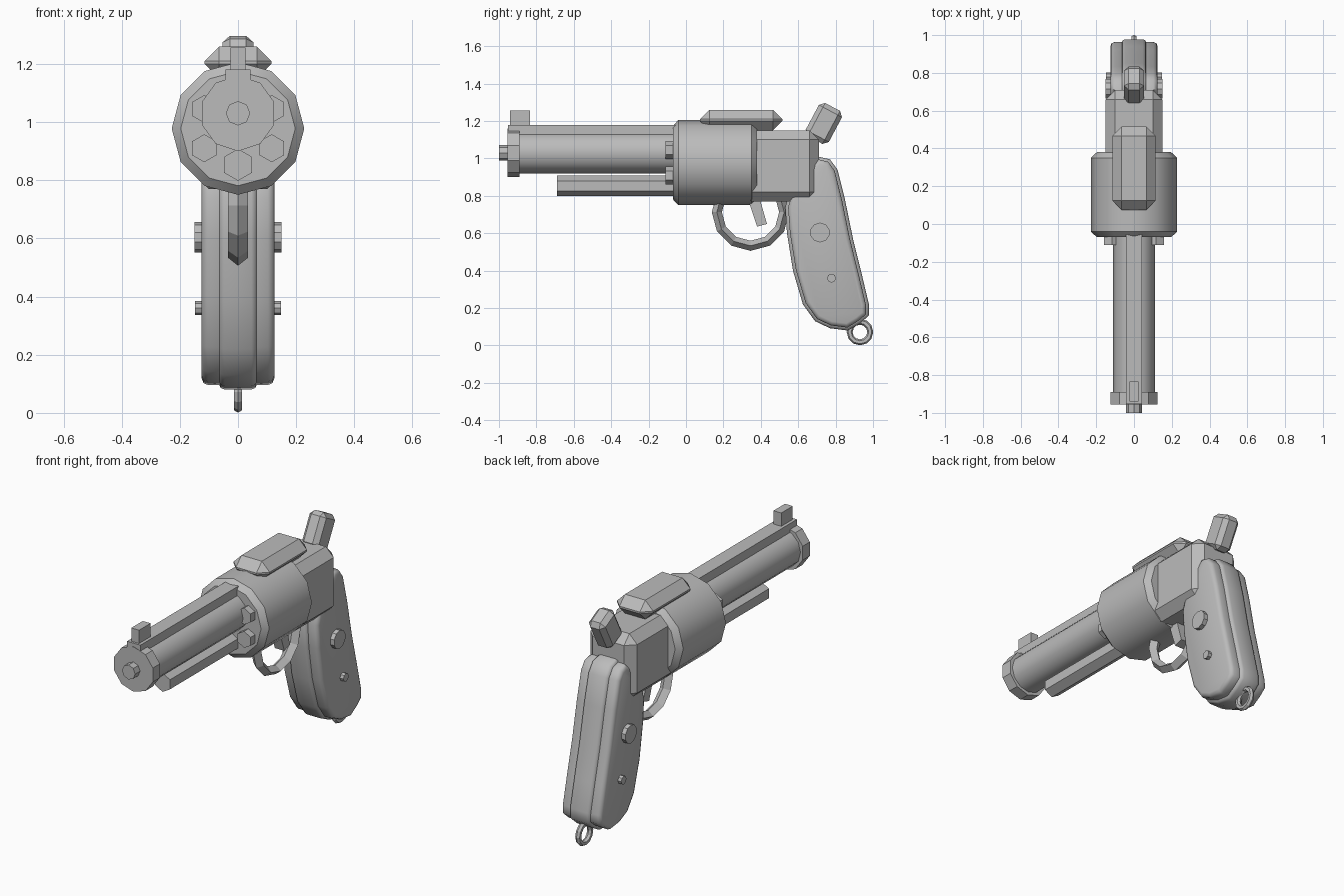
import bpy, bmesh, math
from mathutils import Matrix, Vector

if "Cube" in bpy.data.objects:
    bpy.data.objects.remove(bpy.data.objects["Cube"])

metal = bpy.data.materials.new("grey metal")
metal.diffuse_color = (0.5, 0.5, 0.5, 1)
metal.use_nodes = True
metal.node_tree.nodes["Principled BSDF"].inputs["Base Color"].default_value = metal.diffuse_color


def finish(name, bm, bevel=0, segs=1, smooth=0, matrix=None):
    """Bevel the hard edges, then turn the bmesh into an object."""
    bmesh.ops.recalc_face_normals(bm, faces=bm.faces)
    if bevel:
        hard = [e for e in bm.edges if e.calc_face_angle(0) > math.radians(60)]
        bmesh.ops.bevel(bm, geom=hard, offset=bevel, segments=segs, profile=0.5,
                        affect='EDGES', clamp_overlap=True)
    if matrix:
        bmesh.ops.transform(bm, matrix=matrix, verts=bm.verts)
    me = bpy.data.meshes.new(name)
    bm.to_mesh(me)
    bm.free()
    me.materials.append(metal)
    ob = bpy.data.objects.new(name, me)
    bpy.context.collection.objects.link(ob)
    if smooth:
        bpy.ops.object.select_all(action='DESELECT')
        ob.select_set(True)
        bpy.context.view_layer.objects.active = ob
        bpy.ops.object.shade_smooth_by_angle(angle=math.radians(smooth))
    return ob


def prism(name, pts, axis, a, b, **kw):
    """Extrude a 2D outline along x (points are y, z) or y (points are x, z)."""
    bm = bmesh.new()
    put = (lambda p: (a, p[0], p[1])) if axis == 'x' else (lambda p: (p[0], a, p[1]))
    face = bm.faces.new([bm.verts.new(put(p)) for p in pts])
    ext = bmesh.ops.extrude_face_region(bm, geom=[face])['geom']
    step = Vector((b - a, 0, 0)) if axis == 'x' else Vector((0, b - a, 0))
    bmesh.ops.translate(bm, vec=step, verts=[v for v in ext if isinstance(v, bmesh.types.BMVert)])
    return finish(name, bm, **kw)


def circle(u, z, r, n):
    """Regular outline with one corner straight down."""
    return [(u + r * math.sin(2 * math.pi * i / n), z - r * math.cos(2 * math.pi * i / n))
            for i in range(n)]


def box(name, x, y0, y1, z0, z1, **kw):
    return prism(name, [(y0, z0), (y1, z0), (y1, z1), (y0, z1)], 'x', -x, x, **kw)


def ring(name, y, z, major, minor, n, sides, widen=1, smooth=0):
    """Ring lying in the yz plane."""
    bm = bmesh.new()
    rows = []
    for i in range(n):
        t = 2 * math.pi * i / n
        row = []
        for j in range(sides):
            s = 2 * math.pi * j / sides
            r = major + minor * math.cos(s)
            row.append(bm.verts.new((widen * minor * math.sin(s),
                                     y + r * math.sin(t), z - r * math.cos(t))))
        rows.append(row)
    for i in range(n):
        p, q = rows[i], rows[(i + 1) % n]
        for j in range(sides):
            k = (j + 1) % sides
            bm.faces.new((p[j], q[j], q[k], p[k]))
    return finish(name, bm, smooth=smooth)


def inset(pts, d):
    """Shift a counter-clockwise outline inward."""
    out = []
    for i, p in enumerate(pts):
        t = Vector(pts[(i + 1) % len(pts)]) - Vector(pts[i - 1])
        out.append(tuple(Vector(p) + Vector((-t.y, t.x)).normalized() * d))
    return out


# Drum and the frame behind it
prism("drum", circle(0, 0.978, 0.228, 12), 'y', -0.07, 0.38, bevel=0.03, smooth=40)
box("frame", 0.15, 0.30, 0.71, 0.77, 1.15, bevel=0.05)
box("top_block", 0.115, 0.075, 0.515, 1.15, 1.26, bevel=0.05)

# Barrel, muzzle and sight rail
prism("barrel", circle(0, 1.03, 0.11, 12), 'y', -0.92, -0.05, smooth=40)
prism("muzzle", circle(0, 1.03, 0.13, 10), 'y', -0.955, -0.89)
prism("muzzle_plug", circle(0, 1.03, 0.042, 8), 'y', -1.0, -0.94)
box("sight_rail", 0.043, -0.953, -0.05, 1.10, 1.18)
box("front_sight", 0.025, -0.94, -0.835, 1.17, 1.257)

# Under rod and the chamber plugs around the drum face
prism("under_rod", circle(0, 0.853, 0.055, 6), 'y', -0.69, -0.05)
for side in (-1, 1):
    for z in (0.91, 1.045):
        prism("chamber_plug", circle(side * 0.116, z, 0.048, 6), 'y', -0.11, -0.05)

# Trigger and guard
ring("trigger_guard", 0.345, 0.713, 0.18, 0.027, 12, 4, widen=1.25)
prism("trigger", [(0.325, 0.80), (0.38, 0.635), (0.433, 0.65), (0.39, 0.80)], 'x', -0.03, 0.03)

# Tilted hammer
bm = bmesh.new()
bmesh.ops.create_cube(bm, size=1, matrix=Matrix.Diagonal((0.106, 0.14, 0.20, 1)))
finish("hammer", bm, bevel=0.025, matrix=Matrix.Translation((0, 0.737, 1.187))
       @ Matrix.Rotation(math.radians(-28), 4, 'X'))

# Grip: a narrow core between two rounded side panels
grip = [(0.705, 1.01), (0.64, 0.95), (0.56, 0.84), (0.53, 0.74), (0.54, 0.60), (0.572, 0.40),
        (0.625, 0.22), (0.69, 0.13), (0.77, 0.092), (0.865, 0.08), (0.93, 0.118),
        (0.978, 0.16), (0.978, 0.22), (0.94, 0.38), (0.893, 0.57), (0.85, 0.78),
        (0.81, 0.94), (0.77, 0.995)]
prism("grip_core", grip, 'x', -0.066, 0.066, bevel=0.02, segs=2, smooth=50)
for side in (-1, 1):
    prism("grip_panel", inset(grip, 0.016), 'x', side * 0.03, side * 0.125,
          bevel=0.022, segs=2, smooth=50)
    prism("large_screw", circle(0.716, 0.604, 0.053, 10), 'x', side * 0.11, side * 0.15)
    prism("small_screw", circle(0.778, 0.36, 0.024, 8), 'x', side * 0.11, side * 0.147)

# Lanyard ring under the grip
ring("lanyard_ring", 0.93, 0.072, 0.055, 0.016, 12, 6)
